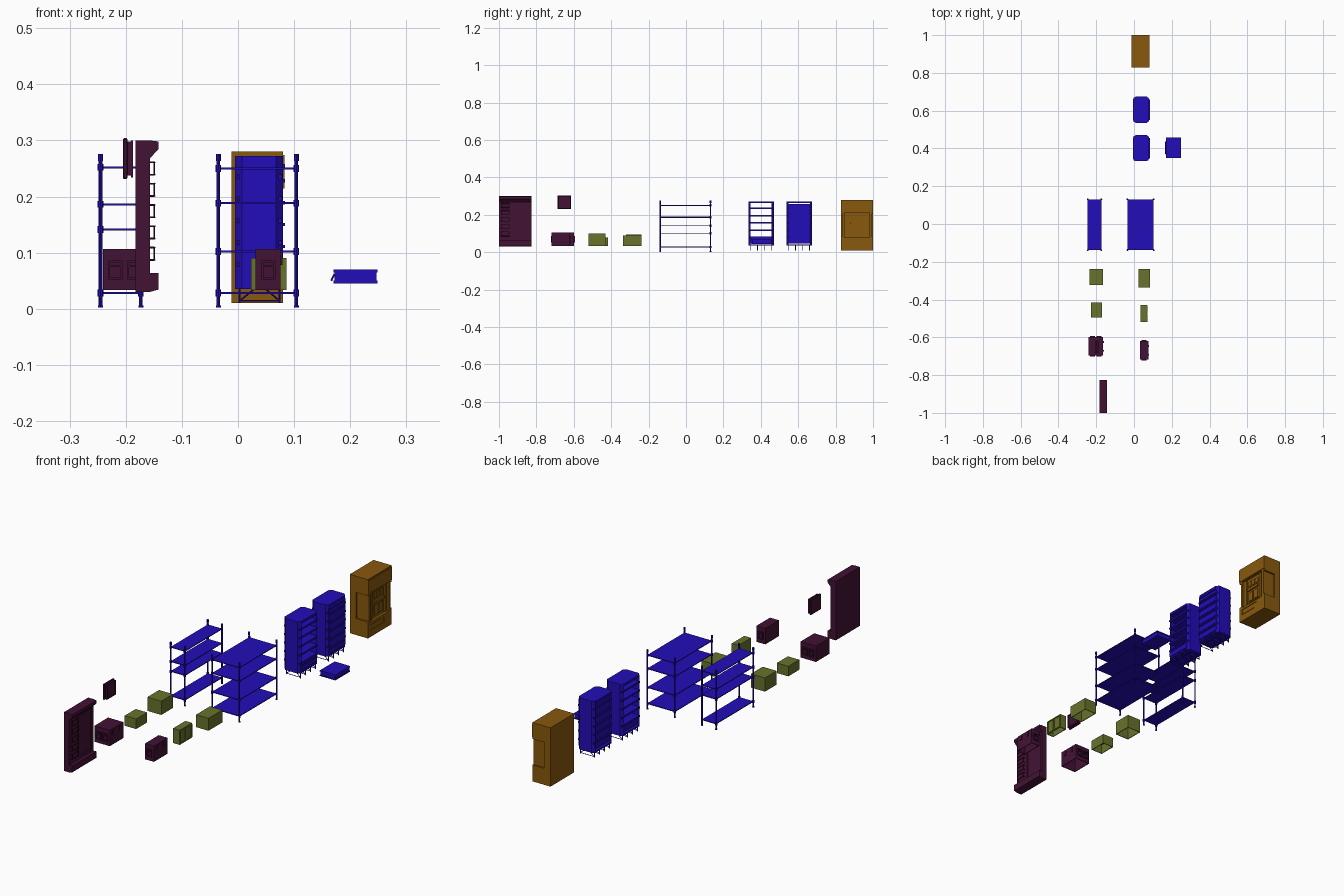
import bpy, bmesh, math
from mathutils import Vector, Matrix

if "Cube" in bpy.data.objects:
    bpy.data.objects.remove(bpy.data.objects["Cube"])


def mat(name, col):
    m = bpy.data.materials.new(name)
    m.diffuse_color = (*col, 1)
    m.use_nodes = True
    m.node_tree.nodes["Principled BSDF"].inputs["Base Color"].default_value = m.diffuse_color
    return m


BLUE = mat("blue", (0.016, 0.004, 0.48))
BROWN = mat("brown", (0.25, 0.10, 0.004))
GREEN = mat("green", (0.14, 0.17, 0.025))
PURPLE = mat("purple", (0.055, 0.006, 0.035))


def finish(bm, name, m):
    bmesh.ops.recalc_face_normals(bm, faces=bm.faces)
    me = bpy.data.meshes.new(name)
    bm.to_mesh(me)
    bm.free()
    me.materials.append(m)
    o = bpy.data.objects.new(name, me)
    bpy.context.collection.objects.link(o)
    return o


def box(name, x, y, z, m, bevel=0):
    bm = bmesh.new()
    bmesh.ops.create_cube(bm, size=1)
    for v in bm.verts:
        v.co = Vector([r[0] + (c + 0.5) * (r[1] - r[0]) for c, r in zip(v.co, (x, y, z))])
    if bevel:
        bmesh.ops.bevel(bm, geom=bm.edges[:], offset=bevel, segments=1, affect='EDGES')
    return finish(bm, name, m)


def rod(name, a, b, r, m, sides=8):
    a, b = Vector(a), Vector(b)
    bm = bmesh.new()
    rot = (b - a).to_track_quat('Z', 'Y').to_matrix().to_4x4()
    bmesh.ops.create_cone(bm, cap_ends=True, segments=sides, radius1=r, radius2=r,
                          depth=(b - a).length, matrix=Matrix.Translation((a + b) / 2) @ rot)
    return finish(bm, name, m)


def prism(name, pts, axis, lo, hi, m):
    """Extrude a 2D outline along 'y' (x,z points) or 'z' (x,y points)."""
    bm = bmesh.new()
    place = (lambda p: (p[0], lo, p[1])) if axis == 'y' else (lambda p: (p[0], p[1], lo))
    f = bm.faces.new([bm.verts.new(place(p)) for p in pts])
    ext = bmesh.ops.extrude_face_region(bm, geom=[f])['geom']
    d = Vector((0, hi - lo, 0) if axis == 'y' else (0, 0, hi - lo))
    bmesh.ops.translate(bm, vec=d, verts=[e for e in ext if isinstance(e, bmesh.types.BMVert)])
    return finish(bm, name, m)


def cut(target, x, y, z):
    c = box("cutter", x, y, z, target.data.materials[0])
    c.hide_render = True
    c.hide_set(True)
    mod = target.modifiers.new("cut", 'BOOLEAN')
    mod.object, mod.operation, mod.solver = c, 'DIFFERENCE', 'EXACT'
    bpy.context.view_layer.objects.active = target
    bpy.ops.object.modifier_apply(modifier=mod.name)
    bpy.data.objects.remove(c)


# Open wire racks
def rack(name, x0, x1, levels):
    y0, y1 = -0.138, 0.131
    for x in (x0, x1):
        for y in (y0, y1):
            rod(name + "_post", (x, y, 0.002), (x, y, 0.265), 0.0032, BLUE)
            rod(name + "_cap", (x, y, 0.263), (x, y, 0.276), 0.0045, BLUE)
            rod(name + "_foot", (x, y, 0.002), (x, y, 0.006), 0.0045, BLUE)
            for z in levels:
                rod(name + "_collar", (x, y, z - 0.006), (x, y, z + 0.006), 0.005, BLUE)
    for z in levels:
        box(name + "_shelf", (x0, x1), (y0, y1), (z - 0.0018, z + 0.0018), BLUE)


rack("narrow_rack", -0.245, -0.173, (0.028, 0.141, 0.186, 0.252))
rack("wide_rack", -0.035, 0.104, (0.028, 0.102, 0.188, 0.250))


# Drawer cabinets with chamfered corners and thin legs
def cabinet(name, y0, y1, filled):
    x0, x1, c = -0.005, 0.080, 0.012
    octagon = [(x0 + c, y0), (x1 - c, y0), (x1, y0 + c), (x1, y1 - c),
               (x1 - c, y1), (x0 + c, y1), (x0, y1 - c), (x0, y0 + c)]
    prism(name + "_top", octagon, 'z', 0.262, 0.272, BLUE)
    prism(name + "_base", octagon, 'z', 0.035, 0.042, BLUE)
    for y, s in ((y0, 1), (y1, -1)):
        prism(name + "_side", [(x0, y + s * c), (x0 + c, y), (x1 - c, y), (x1, y + s * c),
                               (x1 - c, y + s * 0.008), (x0 + c, y + s * 0.008)], 'z', 0.042, 0.262, BLUE)
    bays = (0.042, 0.079, 0.118, 0.157, 0.196, 0.235, 0.262)
    for z in bays[1:-1]:
        box(name + "_shelf", (x0 + 0.003, x1 - 0.002), (y0 + 0.004, y1 - 0.004), (z - 0.004, z + 0.004), BLUE)
    for i in range(6 if filled else 1):
        a, b = bays[i] + 0.004, bays[i + 1] - 0.004
        box(name + "_drawer", (x0 + 0.008, x1), (y0 + 0.01, y1 - 0.01), (a, b), BLUE)
        box(name + "_drawer_lip", (x1, x1 + 0.004), (y0 + 0.014, y1 - 0.014), (b - 0.006, b), BLUE)
    for t in (0.1, 0.36, 0.64, 0.9):
        y = y0 + t * (y1 - y0)
        for x, xi in ((x0 + 0.008, 0.03), (x1 - 0.006, 0.048)):
            rod(name + "_leg", (x, y, 0.010), (x, y, 0.036), 0.002, BLUE, 6)
            rod(name + "_brace", (x, y, 0.014), (xi, y, 0.036), 0.0015, BLUE, 6)
        rod(name + "_foot_bar", (x0 + 0.008, y, 0.014), (x1 - 0.006, y, 0.014), 0.0015, BLUE, 6)


cabinet("open_cabinet", 0.333, 0.470, False)
cabinet("closed_cabinet", 0.536, 0.674, True)

# Loose tray drawer with a handle
box("tray_body", (0.172, 0.247), (0.352, 0.456), (0.047, 0.067), BLUE)
for z in (0.045, 0.065):
    box("tray_rim", (0.170, 0.249), (0.350, 0.458), (z, z + 0.005), BLUE)
for y in (0.37, 0.436):
    rod("tray_handle_arm", (0.172, y, 0.062), (0.167, y, 0.052), 0.0015, BLUE, 6)
rod("tray_handle", (0.167, 0.37, 0.051), (0.167, 0.436, 0.051), 0.002, BLUE, 6)

# Large brown machine with a recessed front
machine = box("machine_body", (-0.012, 0.080), (0.828, 1.0), (0.010, 0.280), BROWN)
cut(machine, (0.068, 0.1), (0.848, 0.980), (0.078, 0.212))
for y in ((0.8, 0.836), (0.992, 1.1)):
    cut(machine, (0.020, 0.1), y, (0.085, 0.205))
cut(machine, (0.077, 0.1), (0.845, 0.945), (0.040, 0.068))
box("machine_tray_door", (0.074, 0.079), (0.849, 0.925), (0.044, 0.064), BROWN)
for y in ((0.855, 0.870), (0.958, 0.973)):
    box("machine_jamb", (0.066, 0.076), y, (0.082, 0.208), BROWN)
box("machine_panel", (0.066, 0.071), (0.876, 0.952), (0.090, 0.200), BROWN)
for y in (0.882, 0.917):
    box("machine_door", (0.070, 0.075), (y, y + 0.029), (0.094, 0.138), BROWN)
for y in (0.882, 0.906, 0.930):
    box("machine_window", (0.070, 0.075), (y, y + 0.018), (0.170, 0.195), BROWN)
box("machine_ledge", (0.068, 0.078), (0.878, 0.950), (0.148, 0.160), BROWN)
box("machine_header", (0.078, 0.083), (0.828, 1.0), (0.214, 0.274), BROWN)


# Hollow boxes, open underneath
def hollow(name, x, y, z, m):
    o = box(name, x, y, z, m, 0)
    t = 0.003
    cut(o, (x[0] + t, x[1] - t), (y[0] + t, y[1] - t), (z[0] - 0.01, z[1] - t))
    return o


def frame(name, axis, at, u, v, d, w, m):
    """Raised rectangular frame on an x or y facing side."""
    for a, b in (((u[0], u[1]), (v[0], v[0] + w)), ((u[0], u[1]), (v[1] - w, v[1])),
                 ((u[0], u[0] + w), (v[0], v[1])), ((u[1] - w, u[1]), (v[0], v[1]))):
        r = (min(at, at + d), max(at, at + d))
        box(name, *((r, a, b) if axis == 'x' else (a, r, b)), m)


hollow("green_box_large_left", (-0.235, -0.164), (-0.322, -0.237), (0.033, 0.096), GREEN)
hollow("green_box_large_right", (0.023, 0.086), (-0.337, -0.237), (0.033, 0.090), GREEN)
hollow("green_box_small", (-0.228, -0.170), (-0.496, -0.416), (0.033, 0.079), GREEN)
hollow("green_box_tall", (0.034, 0.068), (-0.520, -0.430), (0.033, 0.100), GREEN)
for y in (-0.518, -0.474):
    frame("green_box_door", 'x', 0.068, (y, y + 0.042), (0.036, 0.097), 0.003, 0.005, GREEN)

# Purple crates with end grips
hollow("wide_crate", (-0.241, -0.163), (-0.697, -0.598), (0.033, 0.106), PURPLE)
hollow("narrow_crate", (0.031, 0.076), (-0.718, -0.619), (0.033, 0.106), PURPLE)
for y, d in ((-0.697, -0.005), (-0.598, 0.005)):
    for x in (-0.232, -0.198):
        frame("wide_crate_grip", 'y', y, (x, x + 0.026), (0.052, 0.086), d, 0.004, PURPLE)
        box("wide_crate_bar", (x, x + 0.026), sorted((y, y + d)), (0.074, 0.078), PURPLE)
for y, d in ((-0.718, -0.005), (-0.619, 0.005)):
    frame("narrow_crate_grip", 'y', y, (0.041, 0.067), (0.052, 0.086), d, 0.004, PURPLE)
    box("narrow_crate_bar", (0.041, 0.067), sorted((y, y + d)), (0.074, 0.078), PURPLE)
for x, yc in ((-0.163, -0.648), (0.076, -0.669)):
    for y in (yc - 0.028, yc + 0.018):
        box("crate_latch", (x, x + 0.003), (y, y + 0.010), (0.078, 0.100), PURPLE)

# Wall panel
box("wall_panel_back", (-0.205, -0.197), (-0.687, -0.614), (0.231, 0.304), PURPLE, 0.002)
box("wall_panel_front", (-0.197, -0.191), (-0.681, -0.620), (0.237, 0.298), PURPLE)
frame("wall_panel_rim", 'x', -0.191, (-0.683, -0.618), (0.234, 0.300), 0.004, 0.006, PURPLE)

# Tall purple dispenser with hood, base and loops
Y0, Y1 = -1.0, -0.825
body = box("dispenser_body", (-0.183, -0.157), (Y0, Y1), (0.030, 0.300), PURPLE)
cut(body, (-0.163, -0.1), (-0.930, -0.838), (0.075, 0.262))
prism("dispenser_hood", [(-0.157, 0.268), (-0.142, 0.284), (-0.142, 0.298), (-0.157, 0.300)], 'y', Y0, Y1, PURPLE)
prism("dispenser_base", [(-0.157, 0.030), (-0.142, 0.034), (-0.142, 0.064), (-0.157, 0.064)], 'y', Y0, Y1, PURPLE)
for i in range(5):
    z = 0.087 + i * 0.038
    for dz in (0, 0.022):
        for y in (-0.988, -0.945):
            rod("loop_arm", (-0.158, y, z + dz), (-0.149, y, z + dz), 0.0015, PURPLE, 6)
        rod("loop_rail", (-0.149, -0.988, z + dz), (-0.149, -0.945, z + dz), 0.0018, PURPLE, 6)
    for y in (-0.988, -0.945):
        rod("loop_side", (-0.149, y, z), (-0.149, y, z + 0.022), 0.0015, PURPLE, 6)
